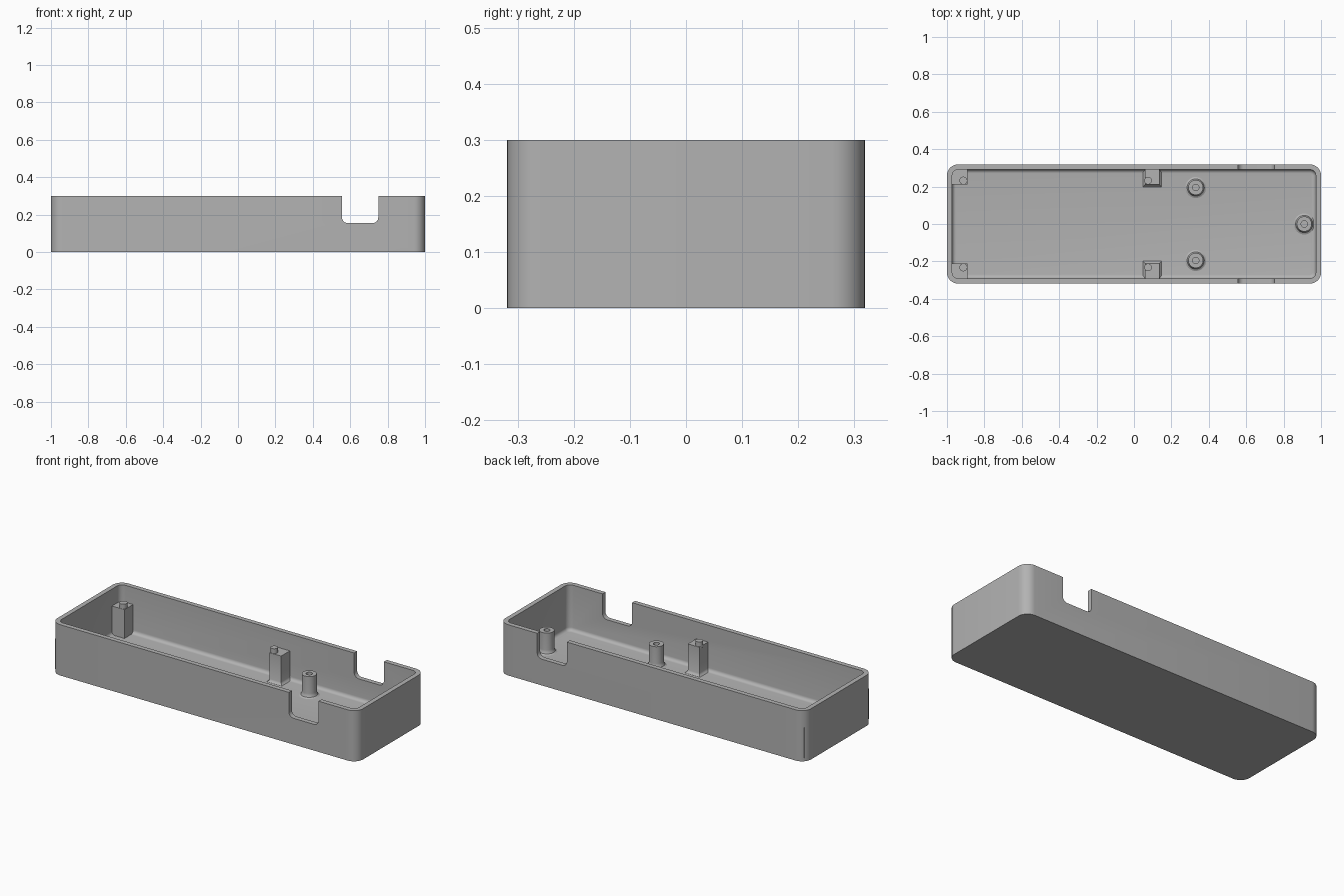
import bpy, bmesh
from math import cos, sin, pi, radians

cube = bpy.data.objects.get("Cube")
if cube:
    bpy.data.objects.remove(cube, do_unlink=True)

gray = bpy.data.materials.new("plain gray")
gray.use_nodes = True
gray.diffuse_color = (0.45, 0.45, 0.45, 1)
gray.node_tree.nodes["Principled BSDF"].inputs["Base Color"].default_value = gray.diffuse_color

LENGTH, DEPTH, HEIGHT = 2.0, 0.638, 0.3
WALL, FLOOR, FILLET = 0.028, 0.03, 0.02


def rounded_rect(hx, hy, r, z, cx=0, cy=0, steps=8):
    """Ring of points around a rectangle with rounded corners."""
    ring = []
    for i, (sx, sy) in enumerate([(1, 1), (-1, 1), (-1, -1), (1, -1)]):
        for k in range(steps + 1):
            a = (i + k / steps) * pi / 2
            ring.append((cx + sx * (hx - r) + r * cos(a), cy + sy * (hy - r) + r * sin(a), z))
    return ring


def rect(x0, x1, y0, y1, z):
    return [(x0, y0, z), (x1, y0, z), (x1, y1, z), (x0, y1, z)]


def circle(cx, cy, r, z, n=32):
    return [(cx + r * cos(2 * pi * k / n), cy + r * sin(2 * pi * k / n), z) for k in range(n)]


def loft(name, rings):
    """Skin a list of rings and cap both ends."""
    bm = bmesh.new()
    loops = [[bm.verts.new(p) for p in ring] for ring in rings]
    n = len(loops[0])
    for a, b in zip(loops, loops[1:]):
        for k in range(n):
            bm.faces.new((a[k], a[(k + 1) % n], b[(k + 1) % n], b[k]))
    bm.faces.new(loops[0])
    bm.faces.new(loops[-1])
    bmesh.ops.recalc_face_normals(bm, faces=bm.faces[:])
    mesh = bpy.data.meshes.new(name)
    bm.to_mesh(mesh)
    bm.free()
    mesh.materials.append(gray)
    obj = bpy.data.objects.new(name, mesh)
    bpy.context.collection.objects.link(obj)
    return obj


def activate(obj):
    bpy.ops.object.select_all(action='DESELECT')
    obj.select_set(True)
    bpy.context.view_layer.objects.active = obj


def smooth(obj):
    activate(obj)
    bpy.ops.object.shade_smooth_by_angle(angle=radians(35))


# Open tray with a small fillet where the walls meet the floor
hx, hy = LENGTH / 2, DEPTH / 2
ix, iy = hx - WALL, hy - WALL
rings = [rounded_rect(hx, hy, 0.06, 0), rounded_rect(hx, hy, 0.06, HEIGHT),
         rounded_rect(ix, iy, 0.032, HEIGHT)]
for k in range(6):
    a = k / 5 * pi / 2
    inset = FILLET * (1 - cos(a))
    rings.append(rounded_rect(ix - inset, iy - inset, 0.032 - inset,
                              FLOOR + FILLET * (1 - sin(a))))
tray = loft("tray", rings)

# Round-bottomed notch through the front and back walls
NOTCH_X, NOTCH_HALF, NOTCH_Z = 0.653, 0.097, 0.155
outline = rounded_rect(NOTCH_HALF, 0.15, 0.03, 0, NOTCH_X, NOTCH_Z + 0.15)
cutter = loft("notch_cutter", [[(x, y, z) for x, z, _ in outline] for y in (-0.5, 0.5)])
cutter.hide_render = True
activate(tray)
cut = tray.modifiers.new("notches", 'BOOLEAN')
cut.operation = 'DIFFERENCE'
cut.solver = 'EXACT'
cut.object = cutter
bpy.ops.object.modifier_apply(modifier=cut.name)
bpy.data.objects.remove(cutter, do_unlink=True)
smooth(tray)

# Square posts against the long walls, each with a locating pin
POST_TOP, PIN_TOP = 0.2, 0.228
for side, s in (("front", -1), ("back", 1)):
    y0, y1 = s * 0.21, s * (iy + 0.01)
    loft(side + "_corner_post", [rect(-0.985, -0.89, y0, y1, z) for z in (0.02, POST_TOP)])
    post = [rect(0.06 - f, 0.135 + f, y0 - s * f, y1, z)
            for f, z in ((0.012, 0.02), (0.012, FLOOR), (0.004, 0.036), (0, 0.046), (0, POST_TOP))]
    smooth(loft(side + "_middle_post", post))
    for place, x in (("corner", -0.912), ("middle", 0.075)):
        pin = [circle(x, s * 0.232, 0.021 if place == "corner" else 0.02, z)
               for z in (POST_TOP - 0.01, PIN_TOP)]
        smooth(loft(side + "_" + place + "_pin", pin))

# Round screw bosses with a flared foot and a blind hole
BOSS = [(0.056, 0.02), (0.056, FLOOR), (0.046, 0.035), (0.041, 0.045), (0.04, 0.055),
        (0.04, 0.155), (0.017, 0.155), (0.017, 0.05)]
for name, x, y in (("front_boss", 0.33, -0.195), ("back_boss", 0.33, 0.195), ("end_boss", 0.91, 0)):
    smooth(loft(name, [circle(x, y, r, z) for r, z in BOSS]))
